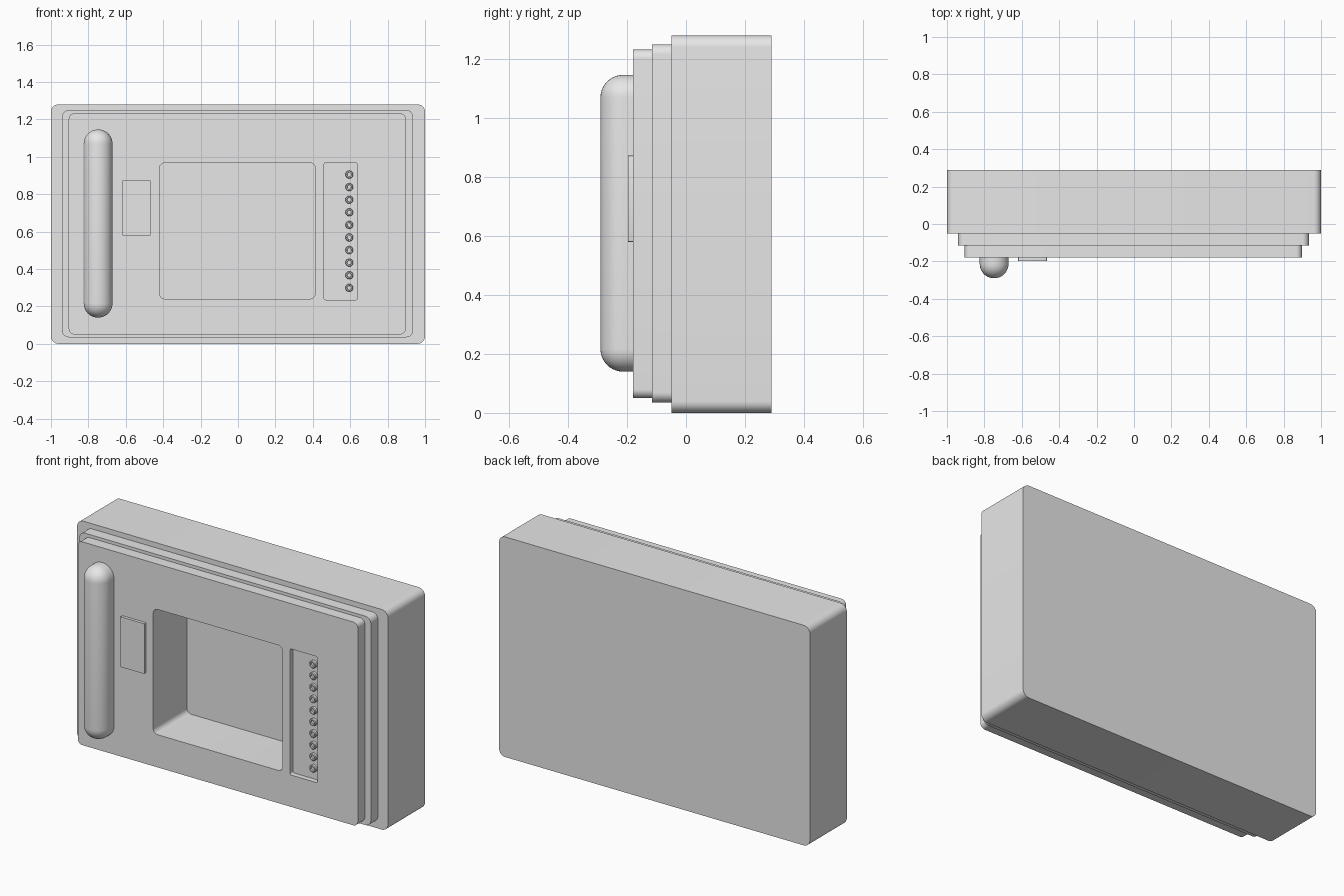
import bpy, bmesh, math
from mathutils import Matrix, Vector

cube = bpy.data.objects.get("Cube")
if cube:
    bpy.data.objects.remove(cube, do_unlink=True)

grey = bpy.data.materials.new("plain grey")
grey.use_nodes = True
grey.diffuse_color = (0.8, 0.8, 0.8, 1)
grey.node_tree.nodes["Principled BSDF"].inputs["Base Color"].default_value = (0.8, 0.8, 0.8, 1)


def finish(name, bm):
    """Turn a bmesh into a grey object."""
    bmesh.ops.recalc_face_normals(bm, faces=bm.faces)
    mesh = bpy.data.meshes.new(name)
    bm.to_mesh(mesh)
    bm.free()
    mesh.materials.append(grey)
    obj = bpy.data.objects.new(name, mesh)
    bpy.context.collection.objects.link(obj)
    return obj


def block(name, x, y, z, radius, all_edges=False, segments=8):
    """Box between (min, max) pairs, rounded along depth or on every edge."""
    bm = bmesh.new()
    size = Vector((x[1] - x[0], y[1] - y[0], z[1] - z[0]))
    centre = Vector((sum(x), sum(y), sum(z))) / 2
    bmesh.ops.create_cube(bm, size=1, matrix=Matrix.Translation(centre) @ Matrix.Diagonal((*size, 1)))
    edges = [e for e in bm.edges
             if all_edges or abs(e.verts[0].co.y - e.verts[1].co.y) > 1e-4]
    bmesh.ops.bevel(bm, geom=edges, offset=radius, segments=segments,
                    profile=0.5, affect='EDGES')
    return finish(name, bm)


def activate(obj):
    bpy.ops.object.select_all(action='DESELECT')
    obj.select_set(True)
    bpy.context.view_layer.objects.active = obj


def cut(obj, cutter):
    mod = obj.modifiers.new("recess", 'BOOLEAN')
    mod.operation = 'DIFFERENCE'
    mod.solver = 'EXACT'
    mod.object = cutter
    activate(obj)
    bpy.ops.object.modifier_apply(modifier=mod.name)


# Stepped case
FRONT = -0.18
body = block("case_body", (-1, 1), (-0.05, 0.29), (0, 1.28), 0.04)
step = block("case_step", (-0.94, 0.935), (-0.115, -0.05), (0.035, 1.25), 0.035)
panel = block("front_panel", (-0.905, 0.897), (FRONT, -0.115), (0.05, 1.232), 0.03)

# Deep window recess and shallow control slot
window = block("window_cutter", (-0.42, 0.413), (-0.4, 0.13), (0.24, 0.968), 0.03)
slot = block("slot_cutter", (0.46, 0.638), (-0.4, FRONT + 0.03), (0.235, 0.968), 0.01)
for part in (body, step, panel):
    cut(part, window)
cut(panel, slot)
for cutter in (window, slot):
    bpy.data.objects.remove(cutter, do_unlink=True)

# Rounded pull handle, its back sunk in the panel
handle = block("handle", (-0.825, -0.671), (-0.29, -0.09), (0.14, 1.146), 0.0765, True, 10)

# Raised plate
plate = block("raised_plate", (-0.62, -0.465), (-0.197, FRONT + 0.01), (0.58, 0.872), 0.004, segments=3)

# Column of small ringed buttons: (radius, y) lathe profile, dished in the middle
profile = [(0.021, FRONT + 0.035), (0.021, FRONT + 0.016), (0.018, FRONT + 0.012),
           (0.012, FRONT + 0.012), (0.011, FRONT + 0.022)]
SIDES = 20
buttons = []
for i in range(10):
    bm = bmesh.new()
    rings = []
    for r, y in profile:
        rings.append([bm.verts.new((0.595 + r * math.cos(a), y, 0.905 - i * 0.0673 + r * math.sin(a)))
                      for a in (2 * math.pi * k / SIDES for k in range(SIDES))])
    for a, b in zip(rings, rings[1:]):
        for k in range(SIDES):
            n = (k + 1) % SIDES
            bm.faces.new((a[k], a[n], b[n], b[k]))
    bm.faces.new(rings[0])
    bm.faces.new(rings[-1])
    buttons.append(finish(f"button_{i + 1}", bm))

for obj in [body, step, panel, handle, plate] + buttons:
    activate(obj)
    bpy.ops.object.shade_smooth_by_angle(angle=math.radians(30))
